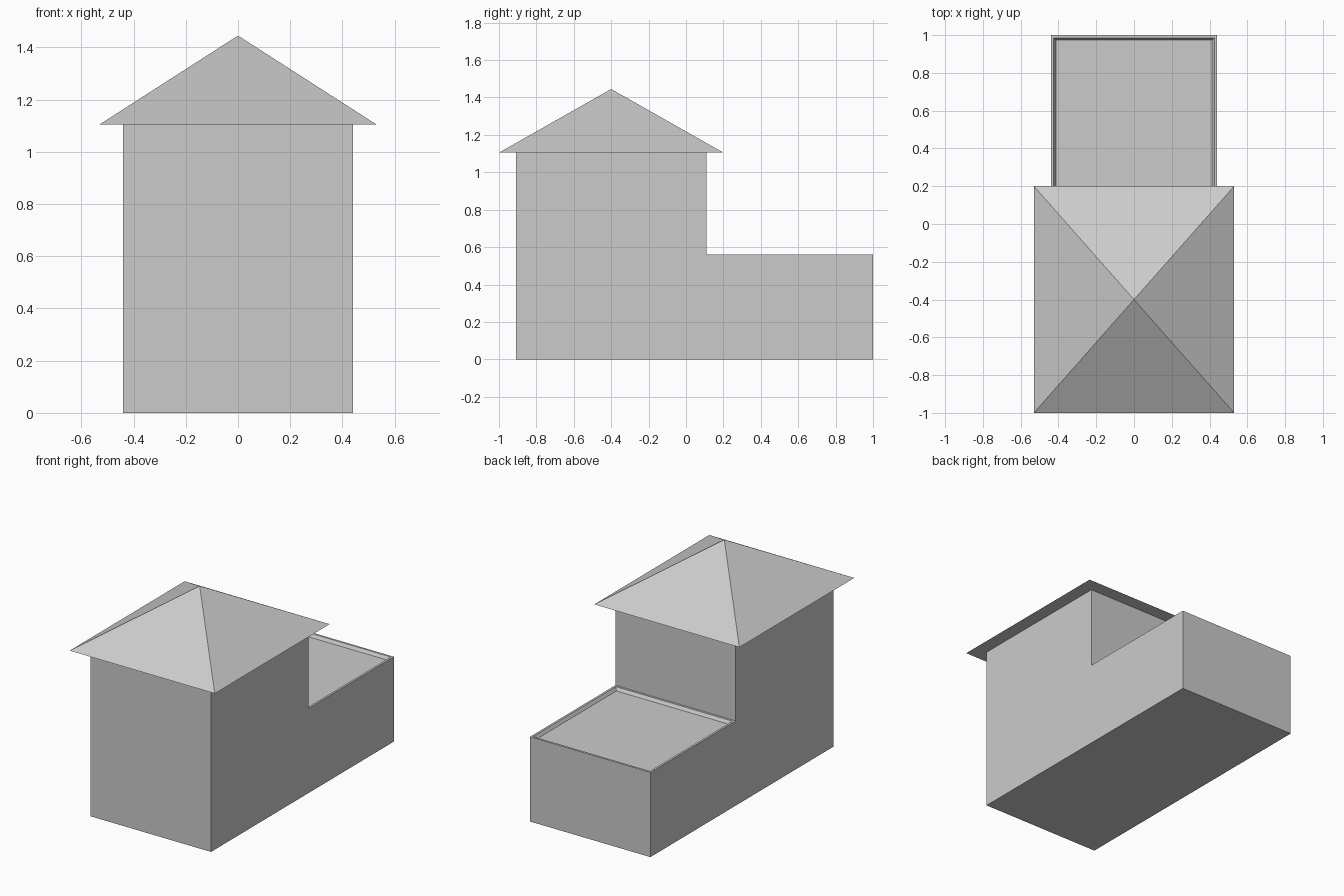
import bpy
import bmesh

cube = bpy.data.objects.get("Cube")
if cube:
    bpy.data.objects.remove(cube, do_unlink=True)

grey = bpy.data.materials.new("plain grey")
grey.use_nodes = True
colour = (0.6, 0.6, 0.6, 1)
grey.diffuse_color = colour
grey.node_tree.nodes["Principled BSDF"].inputs["Base Color"].default_value = colour


def add_object(name, bm):
    bmesh.ops.recalc_face_normals(bm, faces=bm.faces)
    mesh = bpy.data.meshes.new(name)
    bm.to_mesh(mesh)
    bm.free()
    mesh.materials.append(grey)
    obj = bpy.data.objects.new(name, mesh)
    bpy.context.collection.objects.link(obj)
    return obj


# House body: stepped side profile extruded across the width
half_width = 0.44
tower_top, wing_top = 1.105, 0.56
front, tower_back, wing_back = -0.91, 0.11, 1.0
profile = [(front, 0), (wing_back, 0), (wing_back, wing_top),
           (tower_back, wing_top), (tower_back, tower_top), (front, tower_top)]
bm = bmesh.new()
side = bm.faces.new([bm.verts.new((-half_width, y, z)) for y, z in profile])
grown = bmesh.ops.extrude_face_region(bm, geom=[side])
bmesh.ops.translate(bm, vec=(2 * half_width, 0, 0),
                    verts=[v for v in grown["geom"] if isinstance(v, bmesh.types.BMVert)])
bmesh.ops.recalc_face_normals(bm, faces=bm.faces)

# Flat wing roof: narrow rim, then a bevelled step down to the sunken deck
deck = next(f for f in bm.faces if f.normal.z > 0.9
            and abs(f.calc_center_median().z - wing_top) < 0.01)
bmesh.ops.inset_region(bm, faces=[deck], thickness=0.02)
bmesh.ops.inset_region(bm, faces=[deck], thickness=0.018, depth=-0.02)
add_object("house_body", bm)

# Hipped tower roof: four-sided pyramid with overhanging eaves
eave_x, eave_front, eave_back, peak = 0.53, -1.0, 0.2, 1.445
bm = bmesh.new()
base = [bm.verts.new((x, y, tower_top)) for x, y in
        ((-eave_x, eave_front), (eave_x, eave_front),
         (eave_x, eave_back), (-eave_x, eave_back))]
apex = bm.verts.new((0, (eave_front + eave_back) / 2, peak))
bm.faces.new(base)
for i in range(4):
    bm.faces.new((base[i], base[(i + 1) % 4], apex))
add_object("tower_roof", bm)
